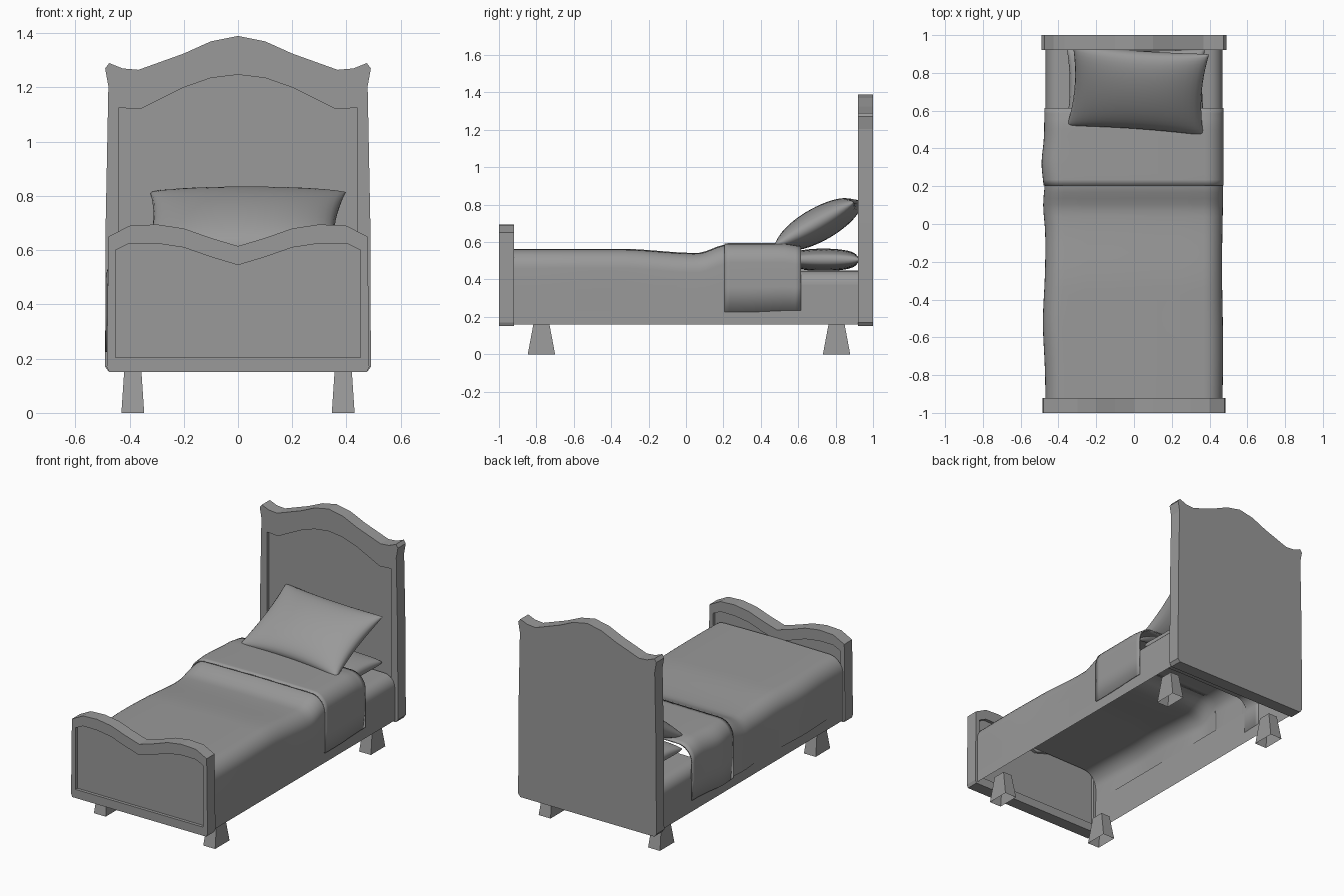
import bpy, bmesh, math
from mathutils import Matrix, Vector

old = bpy.data.objects.get("Cube")
if old:
    bpy.data.objects.remove(old, do_unlink=True)

grey = bpy.data.materials.new("plain grey")
grey.use_nodes = True
GREY = (0.32, 0.32, 0.32, 1)
grey.diffuse_color = GREY
grey.node_tree.nodes["Principled BSDF"].inputs["Base Color"].default_value = GREY


def finish(name, bm, smooth=None):
    mesh = bpy.data.meshes.new(name)
    bm.to_mesh(mesh)
    bm.free()
    mesh.materials.append(grey)
    obj = bpy.data.objects.new(name, mesh)
    bpy.context.collection.objects.link(obj)
    if smooth:
        bpy.ops.object.select_all(action='DESELECT')
        obj.select_set(True)
        bpy.context.view_layer.objects.active = obj
        bpy.ops.object.shade_smooth_by_angle(angle=math.radians(smooth))
    return obj


def mirrored(half):
    """Closed outline from a half profile running from top centre to the bottom."""
    return half + [(-x, z) for x, z in reversed(half) if x > 0]


def loop(bm, pts, y):
    verts = [bm.verts.new((x, y, z)) for x, z in pts]
    edges = [bm.edges.new((verts[i - 1], verts[i])) for i in range(len(verts))]
    return verts, edges


def wall(bm, a, b):
    for i in range(len(a)):
        bm.faces.new((a[i - 1], a[i], b[i], b[i - 1]))


def board(name, outer, inner, y0, y1, both_sides, depth=0.02):
    """Shaped board with a recessed panel on the front, or on both faces."""
    bm = bmesh.new()
    outer, inner = mirrored(outer), mirrored(inner)
    rims = []
    for y, sign, recessed in ((y0, 1, True), (y1, -1, both_sides)):
        rim, rim_edges = loop(bm, outer, y)
        rims.append(rim)
        if recessed:
            lip, lip_edges = loop(bm, inner, y)
            floor, _ = loop(bm, inner, y + sign * depth)
            bmesh.ops.triangle_fill(bm, edges=rim_edges + lip_edges, use_beauty=True)
            wall(bm, lip, floor)
            bm.faces.new(floor)
        else:
            bm.faces.new(rim)
    wall(bm, *rims)
    bmesh.ops.recalc_face_normals(bm, faces=bm.faces)
    return finish(name, bm)


# Headboard and footboard
board("headboard",
      [(0, 1.39), (.1, 1.37), (.2, 1.325), (.367, 1.265), (.425, 1.27), (.475, 1.29),
       (.49, 1.27), (.478, 1.205), (.488, .7), (.49, .17), (.475, .15)],
      [(0, 1.247), (.1, 1.235), (.2, 1.2), (.36, 1.12), (.44, 1.125), (.44, .205)],
      .92, 1, False)
board("footboard",
      [(0, .615), (.1, .645), (.2, .68), (.3, .695), (.4, .69), (.478, .65), (.484, .17), (.475, .15)],
      [(0, .545), (.1, .575), (.2, .61), (.3, .625), (.4, .625), (.452, .6), (.452, .205)],
      -1, -.92, True)

# Tapered legs, open underneath
for end, y in (("front", -.773), ("back", .805)):
    for side, x in (("left", .388), ("right", -.388)):
        bm = bmesh.new()
        rings = []
        for z, w, d in ((0, .042, .073), (.165, .031, .042)):
            rings.append([bm.verts.new((x + sx * w, y + sy * d, z))
                          for sx, sy in ((-1, -1), (1, -1), (1, 1), (-1, 1))])
        wall(bm, *rings)
        bm.faces.new(rings[1])
        finish(f"{end}_{side}_leg", bm)

# Side rails
for side, s in (("left", 1), ("right", -1)):
    bm = bmesh.new()
    corners = [bm.verts.new((s * .468, y, z)) for y, z in
               ((-.92, .16), (.92, .16), (.92, .37), (-.92, .37))]
    bm.faces.new(corners[::s])
    finish(f"{side}_side_rail", bm)


def ease(t):
    t = min(max(t, 0), 1)
    return t * t * (3 - 2 * t)


def section(half_width, top, hem, radius):
    """Half of an arch: hem, straight side, rounded shoulder, flat top."""
    pts = [(half_width, hem), (half_width, (hem + top - radius) / 2)]
    for i in range(9):
        a = math.pi / 2 * i / 8
        pts.append((half_width - radius * (1 - math.cos(a)), top - radius * (1 - math.sin(a))))
    return pts + [((half_width - radius) * f, top + .004 * (1 - f)) for f in (.66, .33, 0)]


def draped(name, y0, y1, steps, shape, bulge=lambda y, s: 0):
    """Open sheet lofted along y from arch sections, sides bulging separately."""
    bm = bmesh.new()
    rows = []
    for k in range(steps + 1):
        y = y0 + (y1 - y0) * k / steps
        half = section(*shape(y))
        pts = half + [(-x, z) for x, z in reversed(half[:-1])]
        rows.append([bm.verts.new((x * (1 + bulge(y, 1 if x > 0 else -1)), y, z)) for x, z in pts])
    for a, b in zip(rows, rows[1:]):
        for i in range(len(a) - 1):
            bm.faces.new((a[i], b[i], b[i + 1], a[i + 1]))
    bmesh.ops.recalc_face_normals(bm, faces=bm.faces)
    if sum(f.normal.z for f in bm.faces) < 0:
        bmesh.ops.reverse_faces(bm, faces=bm.faces)
    return finish(name, bm, 45)


def blanket_top(y):
    dip = -.022 * ease((y + .35) / .4)
    rise = .045 * ease((y - .06) / .16)
    return .56 + dip + rise - .012 * ease((y - .52) / .1)


def waviness(y, s):
    if s > 0:
        return .006 * math.sin(7 * y)
    return .028 * math.exp(-((y + .52) / .2) ** 2) + .025 * math.exp(-((y - .1) / .1) ** 2)


# Mattress end, blanket and its turned-down fold
draped("mattress", .5, .92, 4, lambda y: (.468, .445, .36, .075))
draped("blanket", -.92, .615, 48, lambda y: (.469, blanket_top(y), .23, .1), waviness)
fold = draped("blanket_fold", .205, .615, 14,
              lambda y: (.475, blanket_top(y) + .007, .225 + .01 * ease((y - .3) / .3), .1),
              lambda y, s: .03 * math.exp(-((y - .32) / .1) ** 2) if s < 0 else 0)
thick = fold.modifiers.new("cloth thickness", 'SOLIDIFY')
thick.thickness = .008


def pillow(name, size, centre, tilt, turn, power, pinch):
    """Cushion with thin seams, drawn-in sides and pointed corners."""
    bm = bmesh.new()
    n = 20
    place = (Matrix.Translation(centre) @ Matrix.Rotation(turn, 4, 'Z')
             @ Matrix.Rotation(tilt, 4, 'X'))
    for s in (1, -1):
        grid = []
        for i in range(n + 1):
            row = []
            for j in range(n + 1):
                u = math.sin(math.pi / 2 * (2 * i / n - 1))
                v = math.sin(math.pi / 2 * (2 * j / n - 1))
                h = ((1 - u * u) * (1 - v * v)) ** power
                p = Vector((size[0] * u * (1 - pinch * (1 - v * v)),
                            size[1] * v * (1 - pinch * (1 - u * u)), s * size[2] * h))
                row.append(bm.verts.new(place @ p))
            grid.append(row)
        for i in range(n):
            for j in range(n):
                quad = (grid[i][j], grid[i + 1][j], grid[i + 1][j + 1], grid[i][j + 1])
                bm.faces.new(quad[::s])
    bmesh.ops.remove_doubles(bm, verts=bm.verts, dist=.0005)
    finish(name, bm, 60)


# Pillows
pillow("lower_pillow", (.365, .19, .06), (.01, .735, .505), 0, 0, .3, .04)
pillow("upper_pillow", (.362, .245, .09), (.022, .71, .695),
       math.radians(29), math.radians(-4), .42, .07)
